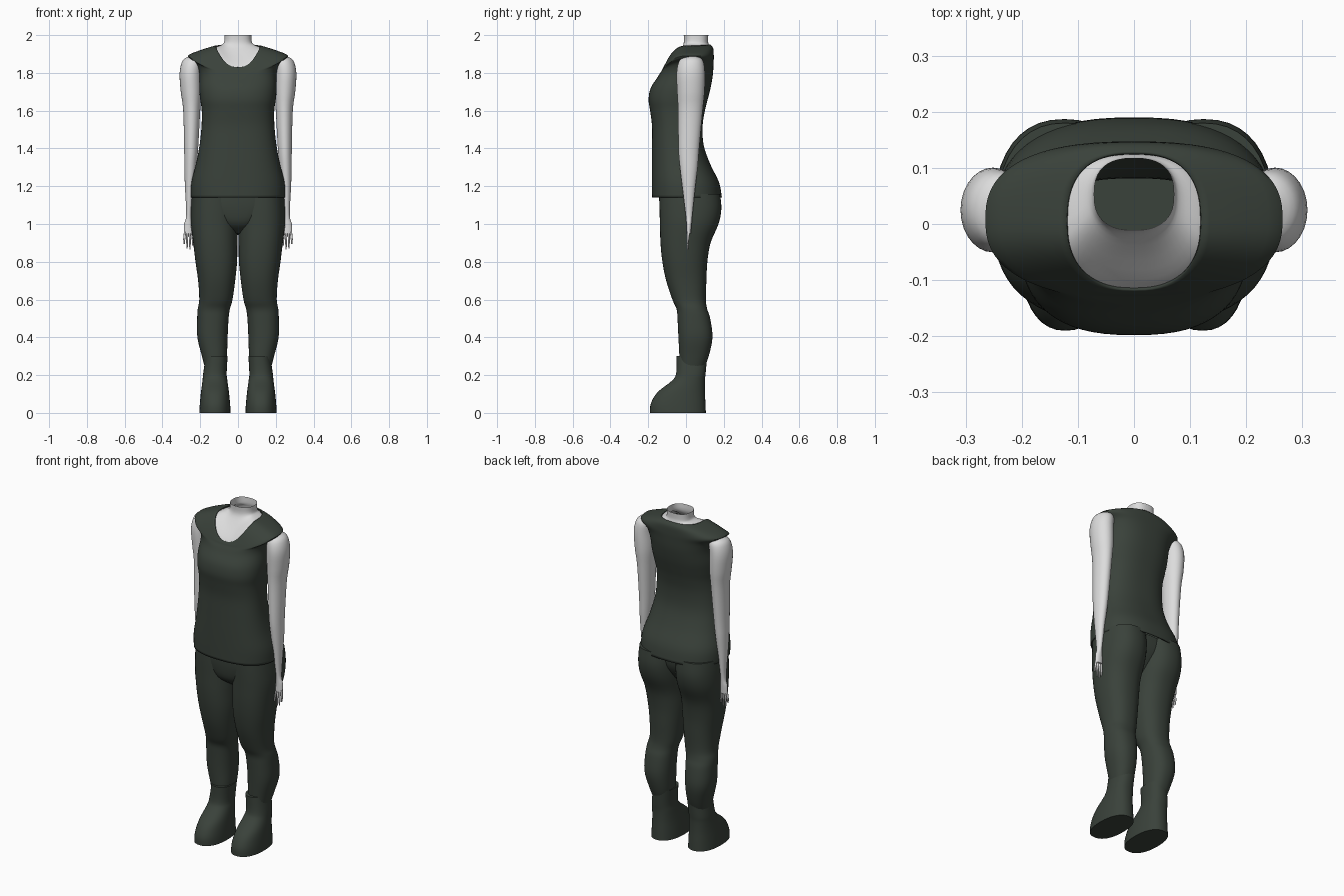
import bpy, bmesh, math
from mathutils import Vector

cube = bpy.data.objects.get("Cube")
if cube:
    bpy.data.objects.remove(cube, do_unlink=True)


def make_material(name, color):
    mat = bpy.data.materials.new(name)
    mat.use_nodes = True
    mat.diffuse_color = (*color, 1)
    mat.node_tree.nodes["Principled BSDF"].inputs["Base Color"].default_value = (*color, 1)
    return mat


cloth = make_material("dark green cloth", (0.042, 0.054, 0.043))
skin = make_material("pale grey skin", (0.72, 0.72, 0.72))


def smooth_rows(rows, steps):
    """Catmull-Rom interpolation between the given sections."""
    pts = [Vector(r) for r in rows]
    out = []
    for i in range(len(pts) - 1):
        a, b = pts[max(i - 1, 0)], pts[i]
        c, d = pts[i + 1], pts[min(i + 2, len(pts) - 1)]
        for k in range(steps):
            t = k / steps
            out.append(0.5 * (2 * b + (c - a) * t + (2 * a - 5 * b + 4 * c - d) * t ** 2
                              + (3 * b - a - 3 * c + d) * t ** 3))
    return out + [pts[-1]]


def loft(name, rows, mat, side=1, power=2.0, caps=(True, True), segs=40, steps=4, thick=0):
    """Skin sections of (centre x, half width, front y, back y, z front, z side, z back).
    Sections may give a single z instead."""
    rows = [r if len(r) == 7 else (*r, r[4], r[4]) for r in rows]
    bm = bmesh.new()
    rings = []
    for cx, rx, yf, yb, zf, zs, zb in smooth_rows(rows, steps):
        ring = []
        for j in range(segs):
            a = math.tau * j / segs
            c, s = math.cos(a), math.sin(a)
            x = cx + rx * math.copysign(abs(c) ** (2 / power), c)
            y = (yf + yb) / 2 + (yb - yf) / 2 * math.copysign(abs(s) ** (2 / power), s)
            z = zs + ((zf if s < 0 else zb) - zs) * s * s
            ring.append(bm.verts.new((side * x, y, z)))
        rings.append(ring)
    for low, high in zip(rings, rings[1:]):
        for j in range(segs):
            k = (j + 1) % segs
            bm.faces.new((low[j], low[k], high[k], high[j]))
    for use, ring in zip(caps, (rings[0], rings[-1])):
        if use:
            bm.faces.new(ring)
    bmesh.ops.recalc_face_normals(bm, faces=bm.faces)
    mesh = bpy.data.meshes.new(name)
    bm.to_mesh(mesh)
    bm.free()
    mesh.materials.append(mat)
    obj = bpy.data.objects.new(name, mesh)
    bpy.context.collection.objects.link(obj)
    bpy.ops.object.select_all(action="DESELECT")
    obj.select_set(True)
    bpy.context.view_layer.objects.active = obj
    bpy.ops.object.shade_smooth_by_angle(angle=math.radians(50))
    if thick:
        mod = obj.modifiers.new("Thickness", "SOLIDIFY")
        mod.thickness = thick
        mod.offset = -1
    return obj


# Sleeveless shirt: hem, waist, bust, overhanging shoulders, scooped collar
loft("shirt", [
    (0, .25, -.18, .19, 1.14),
    (0, .247, -.181, .175, 1.22),
    (0, .222, -.181, .127, 1.32),
    (0, .203, -.18, .093, 1.42),
    (0, .193, -.18, .088, 1.52),
    (0, .192, -.19, .10, 1.6),
    (0, .2, -.198, .115, 1.66),
    (0, .205, -.187, .13, 1.72),
    (0, .205, -.155, .142, 1.77, 1.8, 1.79),
    (0, .225, -.14, .146, 1.795, 1.855, 1.85),
    (0, .265, -.13, .147, 1.81, 1.89, 1.89),
    (0, .2, -.125, .144, 1.82, 1.92, 1.93),
    (0, .12, -.118, .128, 1.83, 1.945, 1.95),
], cloth, power=2.5, caps=(False, False), segs=64, thick=.006)

# Upper chest and open neck
loft("neck", [
    (0, .16, -.135, .13, 1.78, 1.91, 1.9),
    (0, .122, -.112, .123, 1.83, 1.935, 1.94),
    (0, .085, -.05, .119, 1.9, 1.95, 1.955),
    (0, .073, -.014, .117, 1.95, 1.965, 1.97),
    (0, .071, -.012, .118, 2.0),
], skin, power=2.5, caps=(False, False))

# Hips joining the two trouser legs
loft("trouser_hips", [
    (0, .23, -.142, .15, 1.16),
    (0, .22, -.139, .14, 1.08),
    (0, .12, -.12, .09, 1.0),
    (0, .03, -.06, .04, .95),
], cloth, power=2.5)

for label, side in (("left", 1), ("right", -1)):
    # Trouser leg with thigh, knee and calf
    loft(label + "_trouser_leg", [
        (.122, .122, -.14, .18, 1.16),
        (.124, .125, -.14, .187, 1.08),
        (.124, .125, -.138, .172, 1.0),
        (.12, .117, -.135, .13, .9),
        (.115, .11, -.125, .113, .8),
        (.113, .098, -.105, .108, .7),
        (.117, .088, -.072, .105, .6),
        (.128, .085, -.05, .112, .55),
        (.133, .083, -.045, .128, .5),
        (.135, .08, -.04, .14, .4),
        (.125, .066, -.035, .12, .3),
        (.12, .05, -.03, .09, .22),
    ], cloth, side, power=2.3)

    # Ankle boot with flat sole
    loft(label + "_boot", [
        (.113, .058, -.05, .112, .3),
        (.122, .062, -.052, .104, .21),
        (.122, .066, -.075, .1, .17),
        (.122, .074, -.15, .1, .11),
        (.122, .08, -.186, .103, .05),
        (.122, .083, -.19, .105, 0),
    ], cloth, side, power=2.3)

    # Bare arm from shoulder to palm
    loft(label + "_arm", [
        (.235, .025, 0, .06, 1.888),
        (.241, .052, -.035, .09, 1.865),
        (.251, .058, -.05, .1, 1.8),
        (.248, .055, -.047, .098, 1.7),
        (.245, .045, -.042, .088, 1.6),
        (.248, .037, -.04, .07, 1.4),
        (.252, .032, -.032, .062, 1.3),
        (.256, .025, -.02, .05, 1.2),
        (.26, .014, -.002, .034, 1.05),
        (.262, .023, .002, .03, 1.0),
        (.262, .024, .003, .026, .95),
    ], skin, side, segs=28)

    # Fingers fanned slightly, middle ones longest
    for i, tip in enumerate((.885, .865, .87, .895)):
        x = .244 + .012 * i
        spread = (i - 1.5) * .003
        loft(f"{label}_finger_{i + 1}", [
            (x, .006, .006, .02, .96),
            (x + spread, .0055, .004, .016, .92),
            (x + spread, .003, .004, .012, tip),
        ], skin, side, segs=10, steps=3)

    # Thumb on the inner side
    loft(label + "_thumb", [
        (.248, .008, .004, .02, 1.0),
        (.236, .007, -.004, .012, .965),
        (.232, .004, -.006, .004, .93),
    ], skin, side, segs=10, steps=3)
